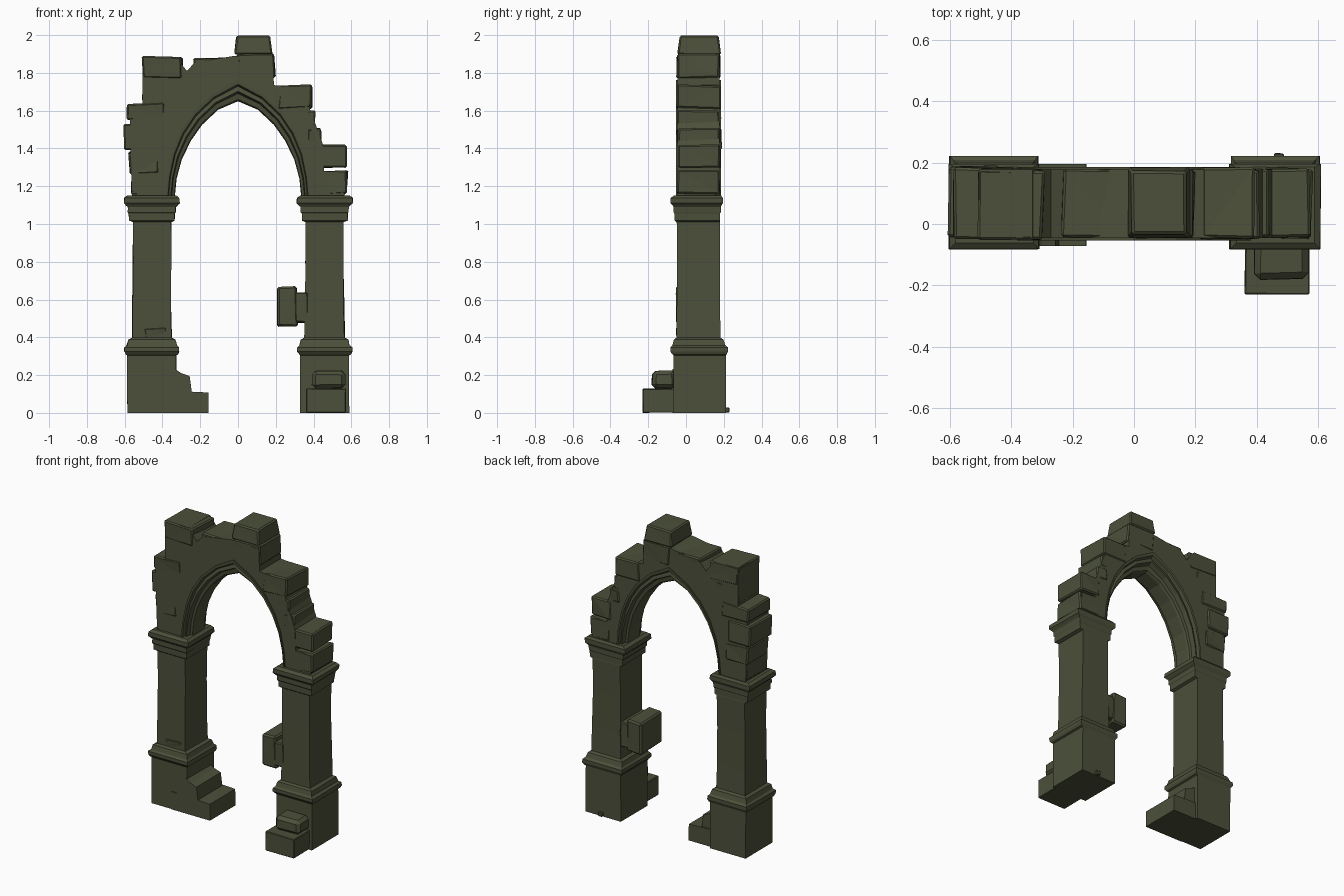
import bpy, bmesh, random
from mathutils import Vector

random.seed(4)
stone = bpy.data.materials.new("mossy dark stone")
stone.diffuse_color = (0.072, 0.080, 0.042, 1)


def finish(name, bm):
    bmesh.ops.recalc_face_normals(bm, faces=bm.faces[:])
    me = bpy.data.meshes.new(name)
    bm.to_mesh(me)
    bm.free()
    me.materials.append(stone)
    ob = bpy.data.objects.new(name, me)
    bpy.context.collection.objects.link(ob)
    return ob


def block(name, x, y, z, jit=0.012, bev=0.008, top=0.0):
    """Worn stone: box with corners pulled inward, top taper and chipped edges."""
    bm = bmesh.new()
    bmesh.ops.create_cube(bm, size=1)
    c = Vector(((x[0] + x[1]) / 2, (y[0] + y[1]) / 2, (z[0] + z[1]) / 2))
    s = Vector((x[1] - x[0], y[1] - y[0], z[1] - z[0]))
    for v in bm.verts:
        up = v.co.z > 0
        for i in range(3):
            k = s[i] / 2 - random.uniform(0, jit)
            if up and i < 2:
                k -= top
            v.co[i] = c[i] + (k if v.co[i] > 0 else -k)
    if bev:
        bmesh.ops.bevel(bm, geom=bm.edges[:], offset=bev, segments=1, affect='EDGES')
    bmesh.ops.triangulate(bm, faces=bm.faces[:])
    return finish(name, bm)


def prism(name, pts, y0, y1):
    """Outline in x/z extruded through the wall depth."""
    bm = bmesh.new()
    f = bm.faces.new([bm.verts.new((x, y0, z)) for x, z in pts])
    r = bmesh.ops.extrude_face_region(bm, geom=[f])
    for v in r["geom"]:
        if isinstance(v, bmesh.types.BMVert):
            v.co.y = y1
    bmesh.ops.triangulate(bm, faces=[f for f in bm.faces if len(f.verts) > 4])
    return finish(name, bm)


def skin(bm, rows, closed):
    vs = [[bm.verts.new(p) for p in row] for row in rows]
    n = len(vs[0])
    for a, b in zip(vs, vs[1:]):
        for i in range(n if closed else n - 1):
            j = (i + 1) % n
            bm.faces.new((a[i], a[j], b[j], b[i]))
    bm.faces.new(vs[0][::-1])
    bm.faces.new(vs[-1])


# Piers: plinth, base moulding, shaft and capital as stacked rectangles
# (half width, front y, back y, z)
profile = [
    (0.130, -0.068, 0.213, 0.0), (0.130, -0.066, 0.213, 0.305),
    (0.137, -0.072, 0.215, 0.310), (0.145, -0.083, 0.222, 0.325),
    (0.145, -0.083, 0.222, 0.347), (0.132, -0.072, 0.208, 0.358),
    (0.124, -0.064, 0.198, 0.388), (0.106, -0.051, 0.183, 0.398),
    (0.102, -0.049, 0.180, 0.56), (0.101, -0.048, 0.179, 0.80),
    (0.102, -0.049, 0.181, 1.010), (0.120, -0.060, 0.180, 1.018),
    (0.121, -0.061, 0.180, 1.055), (0.126, -0.066, 0.184, 1.062),
    (0.126, -0.066, 0.184, 1.090), (0.136, -0.071, 0.188, 1.098),
    (0.147, -0.081, 0.195, 1.110), (0.147, -0.081, 0.195, 1.138),
    (0.128, -0.062, 0.185, 1.152)]
for side, cx in (("left", -0.456), ("right", 0.459)):
    rows = []
    for h, y0, y1, z in profile:
        j = [random.uniform(-0.003, 0.003) if z else 0 for _ in range(4)]
        rows.append([(cx - h + j[0], y0, z), (cx + h + j[1], y0, z),
                     (cx + h + j[2], y1, z), (cx - h + j[3], y1, z)])
    bm = bmesh.new()
    skin(bm, rows, True)
    finish(side + "_pier", bm)

# Pointed arch curves, right half mirrored to the left
outer = [(0.372, 1.14), (0.362, 1.25), (0.337, 1.37), (0.292, 1.48),
         (0.225, 1.58), (0.13, 1.67), (0, 1.74)]
inner = [(0.335, 1.14), (0.325, 1.24), (0.298, 1.34), (0.25, 1.44),
         (0.19, 1.525), (0.105, 1.605), (0, 1.65)]
full = lambda c: c + [(-x, z) for x, z in c[-2::-1]]
outer, inner = full(outer), full(inner)

# Broken wall around the arch
ruin = [(-0.562, 1.14), (-0.568, 1.38), (-0.575, 1.62), (-0.505, 1.635), (-0.505, 1.885),
        (-0.33, 1.885), (-0.27, 1.81), (-0.23, 1.855), (-0.02, 1.89), (0.185, 1.88),
        (0.19, 1.735), (0.375, 1.72), (0.38, 1.61), (0.41, 1.53), (0.45, 1.42),
        (0.455, 1.28), (0.565, 1.275), (0.565, 1.14)]
prism("arch_wall", ruin + outer, -0.046, 0.178)

# Stepped moulding swept round the opening: (share towards inner curve, depth from face)
half = [(-0.25, -0.007), (0.0, -0.005), (0.12, 0.018), (0.42, 0.012),
        (0.55, 0.045), (0.9, 0.05), (1.0, 0.065)]
section = [(s, -0.046 + d) for s, d in half] + [(s, 0.178 - d) for s, d in half[::-1]]
bm = bmesh.new()
skin(bm, [[(o[0] + (i[0] - o[0]) * s, y, o[1] + (i[1] - o[1]) * s) for s, y in section]
          for o, i in zip(outer, inner)], True)
finish("arch_moulding", bm)

# Individual stones of the ragged outline: x range, y range, z range
courses = [
    ((-0.572, -0.43), (-0.050, 0.186), (1.15, 1.255)),
    ((-0.582, -0.41), (-0.053, 0.190), (1.26, 1.385)),
    ((-0.608, -0.43), (-0.050, 0.195), (1.39, 1.535)),
    ((-0.592, -0.38), (-0.054, 0.188), (1.54, 1.645)),
    ((-0.512, -0.34), (-0.050, 0.186), (1.645, 1.765)),
    ((-0.512, -0.29), (-0.053, 0.184), (1.765, 1.892)),
    ((-0.24, -0.02), (-0.050, 0.182), (1.78, 1.885)),
    ((-0.01, 0.202), (-0.052, 0.186), (1.765, 1.905)),
    ((0.21, 0.395), (-0.054, 0.186), (1.605, 1.742)),
    ((0.31, 0.415), (-0.050, 0.184), (1.51, 1.605)),
    ((0.36, 0.450), (-0.052, 0.188), (1.42, 1.515)),
    ((0.42, 0.580), (-0.052, 0.188), (1.29, 1.428)),
    ((0.43, 0.585), (-0.050, 0.186), (1.15, 1.285))]
for n, (x, y, z) in enumerate(courses):
    block("wall_stone_%02d" % (n + 1), x, y, z)
block("top_stone", (-0.022, 0.185), (-0.048, 0.187), (1.895, 2.0), 0.004, 0.008, 0.012)

# Broken stub of masonry on the right shaft
block("stub_stone", (0.203, 0.318), (-0.055, 0.182), (0.455, 0.672), 0.008, 0.01)
block("stub_neck", (0.30, 0.375), (-0.055, 0.178), (0.475, 0.645), 0.008, 0.006)

# Chipped facing on the left shaft
block("shaft_chip", (-0.50, -0.375), (-0.057, 0.0), (0.385, 0.46), 0.015, 0.006)

# Collapsed steps inside the left plinth
prism("rubble_step", [(-0.44, 0), (-0.155, 0), (-0.157, 0.108), (-0.243, 0.112),
                      (-0.44, 0.118)], -0.072, 0.195)
prism("rubble_upper", [(-0.41, 0.10), (-0.243, 0.10), (-0.256, 0.195), (-0.30, 0.21),
                       (-0.333, 0.232), (-0.35, 0.20)], -0.071, 0.185)

# Fallen stones in front of the right plinth
block("fallen_block", (0.36, 0.572), (-0.231, -0.05), (0.0, 0.13), 0.003, 0.004)
block("fallen_cobble", (0.388, 0.572), (-0.184, -0.05), (0.125, 0.226), 0.008, 0.02)

# Small pebble behind the right plinth
block("pebble", (0.455, 0.49), (0.19, 0.232), (0.0, 0.03), 0.004, 0.004)
